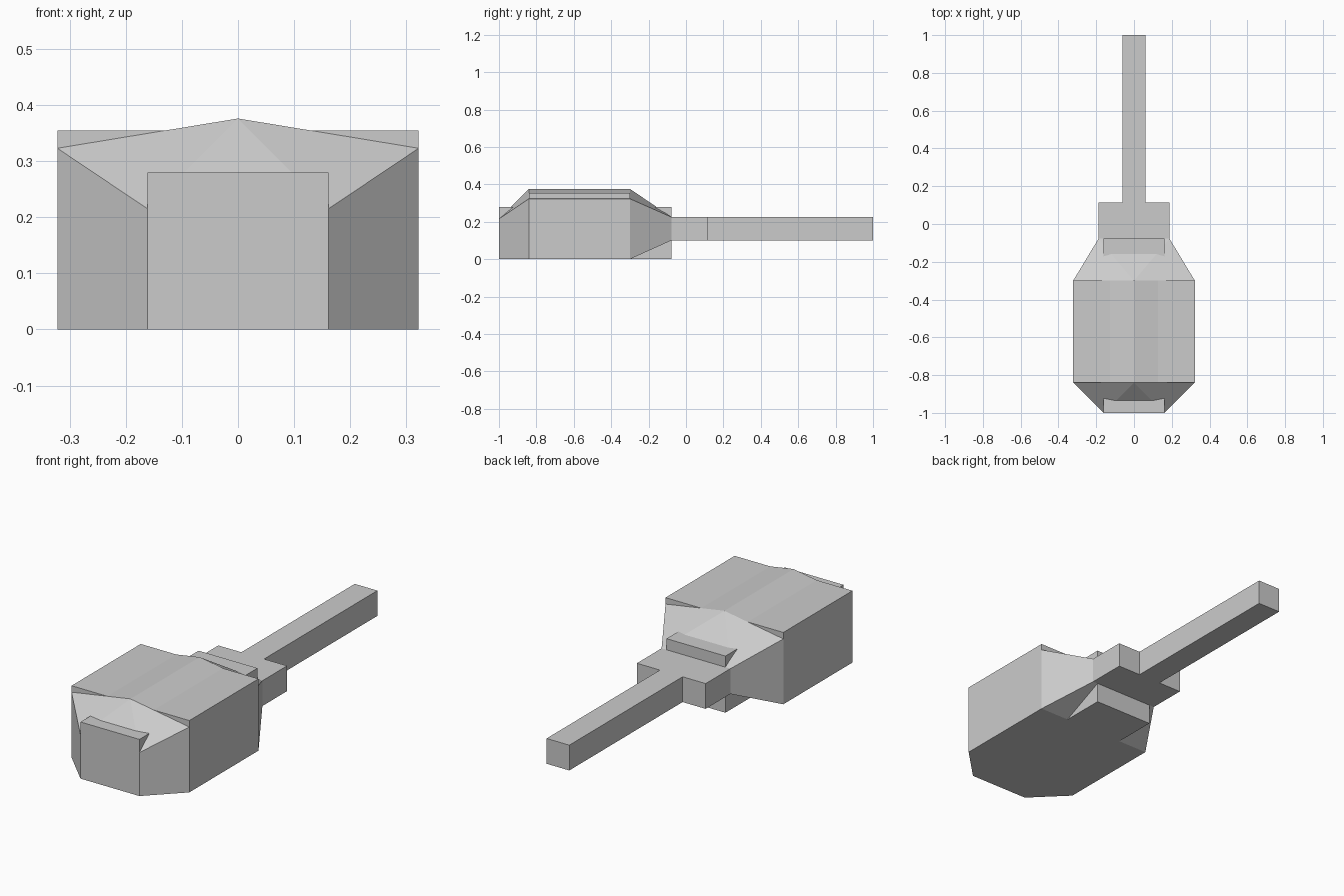
import bpy, bmesh

if "Cube" in bpy.data.objects:
    bpy.data.objects.remove(bpy.data.objects["Cube"])


def finish(bm, name):
    bmesh.ops.recalc_face_normals(bm, faces=bm.faces)
    mesh = bpy.data.meshes.new(name)
    bm.to_mesh(mesh)
    bm.free()
    obj = bpy.data.objects.new(name, mesh)
    bpy.context.collection.objects.link(obj)
    return obj


def box(name, half_width, y0, y1, z0, z1):
    bm = bmesh.new()
    bmesh.ops.create_cube(bm, size=1)
    for v in bm.verts:
        v.co = (v.co.x * 2 * half_width,
                y0 + (v.co.y + 0.5) * (y1 - y0),
                z0 + (v.co.z + 0.5) * (z1 - z0))
    return finish(bm, name)


# Faceted turret shell: convex skin around cross-sections
# (y, half width, bottom, shoulder height, ridge height or None)
sections = [
    (-1.00, 0.161, 0.0, 0.215, None),
    (-0.84, 0.322, 0.0, 0.323, 0.376),
    (-0.30, 0.322, 0.0, 0.323, 0.376),
    (-0.078, 0.188, 0.1, 0.225, None),
]
bm = bmesh.new()
for y, w, bottom, shoulder, ridge in sections:
    for x in (-w, w):
        bm.verts.new((x, y, bottom))
        bm.verts.new((x, y, shoulder))
    if ridge:
        bm.verts.new((0, y, ridge))
bmesh.ops.convex_hull(bm, input=bm.verts)
finish(bm, "turret_shell")

# Flat roof slab that pokes out beside the ridge
box("roof_slab", 0.322, -0.84, -0.30, 0.31, 0.355)

# Central block running through the turret, showing at both ends
box("central_block", 0.161, -1.0, -0.078, 0.0, 0.28)

# Gun mount and barrel
box("gun_mount", 0.188, -0.10, 0.115, 0.1, 0.225)
box("gun_barrel", 0.062, 0.10, 1.0, 0.1, 0.225)
